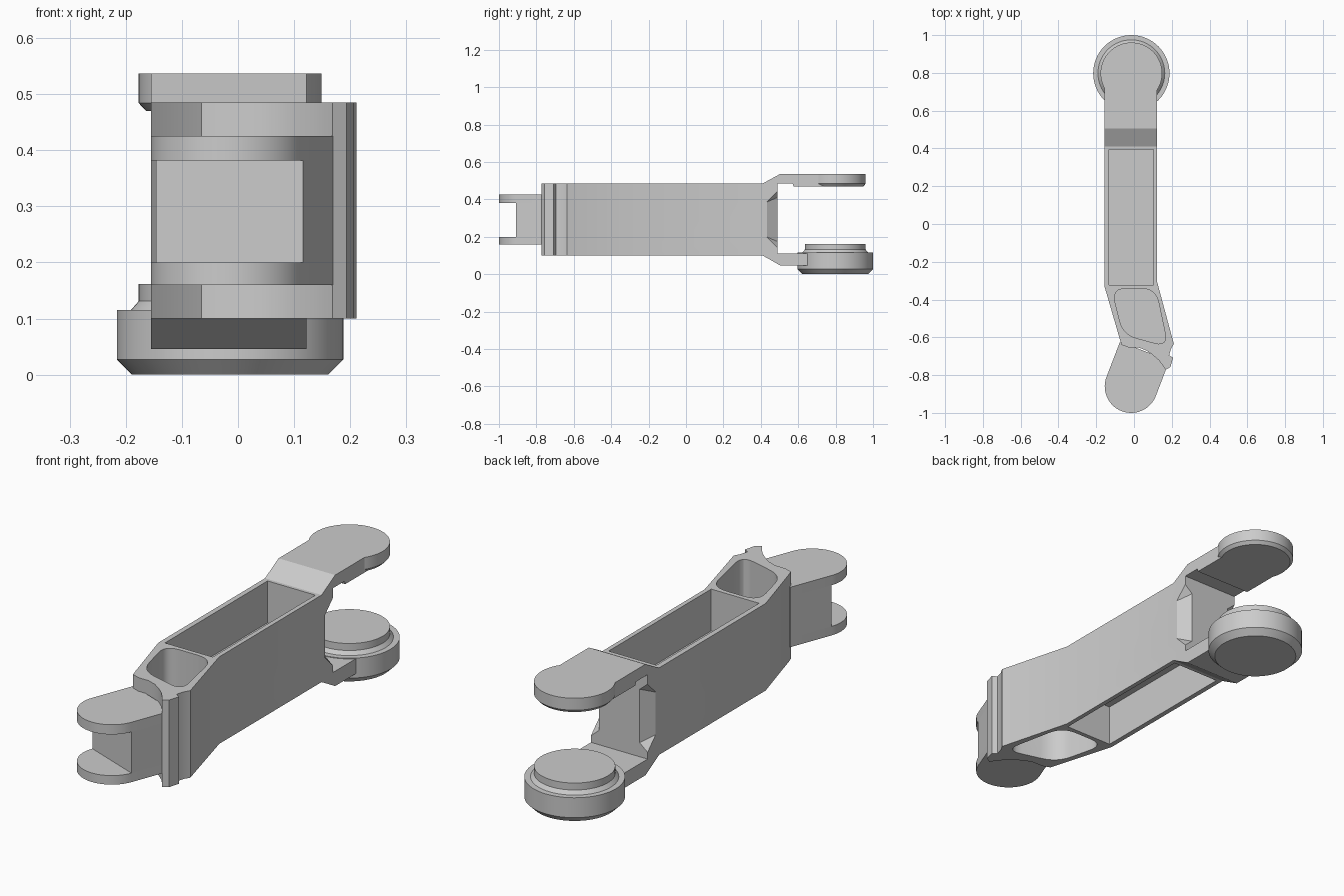
import bpy, bmesh
from math import cos, sin, pi, radians
from mathutils import Vector

if "Cube" in bpy.data.objects:
    bpy.data.objects.remove(bpy.data.objects["Cube"])


def finish(name, bm):
    bmesh.ops.recalc_face_normals(bm, faces=bm.faces[:])
    me = bpy.data.meshes.new(name)
    bm.to_mesh(me)
    bm.free()
    ob = bpy.data.objects.new(name, me)
    bpy.context.collection.objects.link(ob)
    return ob


def activate(ob):
    bpy.ops.object.select_all(action='DESELECT')
    ob.select_set(True)
    bpy.context.view_layer.objects.active = ob


def smooth(ob):
    activate(ob)
    bpy.ops.object.shade_smooth_by_angle(angle=radians(25))


def extrude(name, pts, a, b, axis='z'):
    """Extrude an xy outline along z, or a yz outline along x."""
    bm = bmesh.new()
    at = (lambda p, t: (p[0], p[1], t)) if axis == 'z' else (lambda p, t: (t, p[0], p[1]))
    face = bm.faces.new([bm.verts.new(at(p, a)) for p in pts])
    res = bmesh.ops.extrude_face_region(bm, geom=[face])
    move = Vector((0, 0, b - a)) if axis == 'z' else Vector((b - a, 0, 0))
    bmesh.ops.translate(bm, vec=move,
                        verts=[v for v in res['geom'] if isinstance(v, bmesh.types.BMVert)])
    return finish(name, bm)


def lathe(name, profile, cx, cy, n=64):
    """Solid of stacked rings (radius, z) about a vertical axis."""
    bm = bmesh.new()
    rings = [[bm.verts.new((cx + r * cos(2 * pi * i / n), cy + r * sin(2 * pi * i / n), z))
              for i in range(n)] for r, z in profile]
    for lo, hi in zip(rings, rings[1:]):
        for i in range(n):
            j = (i + 1) % n
            bm.faces.new((lo[i], lo[j], hi[j], hi[i]))
    bm.faces.new(rings[0])
    bm.faces.new(rings[-1])
    ob = finish(name, bm)
    smooth(ob)
    return ob


def hull(name, pts):
    bm = bmesh.new()
    for p in pts:
        bm.verts.new(p)
    bmesh.ops.convex_hull(bm, input=bm.verts[:])
    return finish(name, bm)


def rounded(corners, r, n=6):
    """Round the corners of an outline with quadratic curves."""
    out = []
    for i, c in enumerate(corners):
        c = Vector(c)
        a = c + (Vector(corners[i - 1]) - c).normalized() * r
        b = c + (Vector(corners[(i + 1) % len(corners)]) - c).normalized() * r
        for k in range(n + 1):
            t = k / n
            out.append(a * (1 - t) ** 2 + c * 2 * t * (1 - t) + b * t * t)
    return out


def cut(ob, cutter):
    cutter.hide_render = True
    mod = ob.modifiers.new("cut", 'BOOLEAN')
    mod.operation, mod.object, mod.solver = 'DIFFERENCE', cutter, 'EXACT'
    activate(ob)
    bpy.ops.object.modifier_apply(modifier=mod.name)
    bpy.data.objects.remove(cutter)


L, R = -0.155, 0.122          # side faces of the link
Z0, Z1 = 0.10, 0.485          # body bottom and top

# Bent main body with curved socket at the front
body = extrude("link_body", [
    (L, 0.49), (L, -0.335), (-0.075, -0.61), (-0.065, -0.64), (-0.03, -0.653), (0.02, -0.653),
    (0.06, -0.667), (0.095, -0.69), (0.13, -0.72), (0.155, -0.752), (0.168, -0.772),
    (0.193, -0.757), (0.207, -0.708), (0.186, -0.695), (0.196, -0.66), (0.211, -0.635),
    (R, -0.305), (R, 0.49)], Z0, Z1)

# Pockets from above and below, leaving a thin central web
box = [(-0.132, -0.322), (0.102, -0.322), (0.102, 0.395), (-0.132, 0.395)]
skew = rounded([(-0.118, -0.342), (0.115, -0.342), (0.18, -0.65), (-0.058, -0.585)], 0.075)
for outline in (box, skew):
    for a, b in ((0.3, 0.6), (0.0, 0.285)):
        cut(body, extrude("pocket_cutter", outline, a, b))

# Bevelled notches on both sides of the rear wall
for side, s in ((R, 1), (L, -1)):
    cut(body, hull("notch_cutter", [
        (side + s * 0.002, 0.43, 0.20), (side + s * 0.002, 0.43, 0.385),
        (side + s * 0.002, 0.50, 0.13), (side + s * 0.002, 0.50, 0.455),
        (side - s * 0.045, 0.50, 0.17), (side - s * 0.045, 0.50, 0.415)]))
smooth(body)

# Rear fork arms, stepped outwards from the body
extrude("upper_arm", [(0.41, 0.45), (0.41, Z1), (0.505, 0.537), (0.797, 0.537),
                      (0.797, 0.47), (0.575, 0.47), (0.57, Z1), (0.488, Z1), (0.488, 0.45)],
        L, R, 'x')
extrude("lower_arm", [(0.41, 0.13), (0.41, Z0), (0.505, 0.046), (0.70, 0.046),
                      (0.70, 0.112), (0.488, 0.112), (0.488, 0.13)], L, R, 'x')

# Round pads at the fork ends
CX, CY = -0.014, 0.798
lathe("upper_pad", [(0.15, 0.47), (0.163, 0.484), (0.163, 0.537)], CX, CY)
lathe("lower_pad", [(0.175, 0), (0.202, 0.027), (0.202, 0.115), (0.177, 0.115),
                    (0.163, 0.131), (0.163, 0.162)], CX, CY)

# Front knuckle: angled block with two round-ended prongs
KX, KY, KR, ang = -0.015, -0.86, 0.14, radians(69)
d = Vector((cos(ang), sin(ang)))
side = Vector((-d.y, d.x)) * KR
centre = Vector((KX, KY))
back = [centre - side + d * 0.2, centre + side + d * 0.2]
arc = [centre + Vector((cos(t), sin(t))) * KR
       for t in (ang + pi / 2 + pi * i / 28 for i in range(29))]
extrude("knuckle_block", back + [centre + side, centre - side], 0.20, 0.382)
for name, a, b in (("upper_prong", 0.382, 0.425), ("lower_prong", 0.16, 0.20)):
    smooth(extrude(name, back + arc, a, b))
